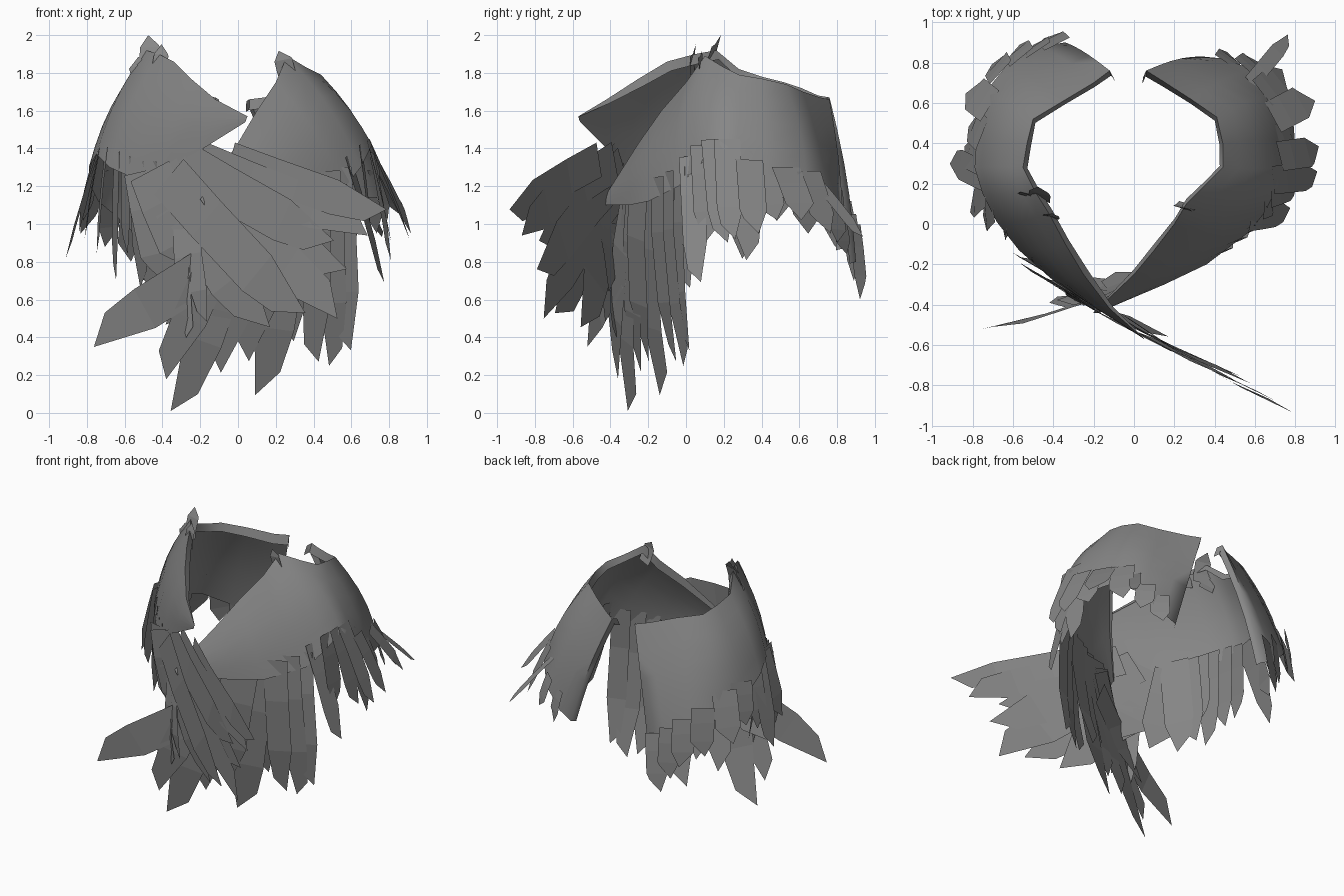
import bpy, math
from mathutils import Vector as V

grey = bpy.data.materials.new("charcoal grey")
grey.diffuse_color = (0.24, 0.24, 0.24, 1)


def make(name, verts, faces, smooth):
    me = bpy.data.meshes.new(name)
    me.from_pydata(verts, [], faces)
    me.materials.append(grey)
    ob = bpy.data.objects.new(name, me)
    bpy.context.collection.objects.link(ob)
    if smooth:
        bpy.context.view_layer.objects.active = ob
        ob.select_set(True)
        bpy.ops.object.shade_smooth_by_angle(angle=math.radians(80))
        ob.select_set(False)
    return ob


def mantle(name, top, bottom, bulge, back_bulge, rows=6):
    """Curved shell lofted between a collar edge and a hem, with rolled edges."""
    top, bottom = [V(p) for p in top], [V(p) for p in bottom]
    n, cols = len(top), []
    for i in range(n):
        t, b = top[i], bottom[i]
        along = top[min(i + 1, n - 1)] - top[max(i - 1, 0)]
        out = along.cross(b - t).normalized()
        if out.dot((t + b) / 2 - V((0, 0.15, 1.2))) < 0:
            out = -out
        size = (b - t).length
        swell = size * (back_bulge if b.y > 0.7 else bulge)
        col = [t - out * 0.04 * min(1, size * 2) + (b - t) * 0.06]
        for r in range(rows):
            s = r / (rows - 1)
            col.append(t.lerp(b, s) + out * math.sin(math.pi * s) * swell)
        if i == 0:      # rolled edge beside the back opening
            cols.append([p - out * 0.04 + along * 0.05 for p in col])
        cols.append(col)
    verts = [p for col in cols for p in col]
    w = rows + 1
    faces = [(i * w + r, i * w + r + 1, (i + 1) * w + r + 1, (i + 1) * w + r)
             for i in range(n) for r in range(rows)]
    return make(name, verts, faces, True)


def feathers(name, blades, normal=None, bow=0.03, tuck=0.0):
    """Flat chisel-tipped blades: (root xyz, tip xyz, width)."""
    verts, faces = [], []
    for k, (root, tip, width) in enumerate(blades):
        root, tip = V(root), V(tip)
        out = V(normal) if normal else V((root.x, root.y - 0.15, 0))
        out.normalize()
        root = root - out * tuck
        axis = tip - root
        side = axis.cross(out).normalized() * width / 2
        if k % 3 == 1:
            side = -side
        lift = out * (0.006 * (k % 3))
        a = root.lerp(tip, 0.3) + out * bow
        m = root.lerp(tip, 0.68) + out * bow
        cut = axis.normalized() * min(width * 0.6, axis.length * 0.25)
        pts = [root - side, root + side, a - side, a + side,
               m - side, m + side, tip - side * 0.3, tip + side * 0.75 - cut]
        i = len(verts)
        verts += [p + lift for p in pts]
        faces += [(i + j, i + j + 1, i + j + 3, i + j + 2) for j in (0, 2, 4)]
    return make(name, verts, faces, False)


# Right shoulder shell, from the back opening round to the front
mantle("right_mantle",
       [(.06, .76, 1.66), (.14, .71, 1.67), (.28, .62, 1.70), (.41, .53, 1.74),
        (.44, .40, 1.77), (.44, .28, 1.79), (.36, .20, 1.83), (.26, .10, 1.89),
        (.20, .00, 1.75), (.10, -.13, 1.60), (.00, -.25, 1.43), (-.20, -.44, 1.13)],
       [(.34, .83, .87), (.44, .82, .92), (.58, .77, 1.04), (.69, .64, 1.14),
        (.75, .42, 1.14), (.75, .28, 1.28), (.71, .18, 1.42), (.65, .06, 1.30),
        (.57, -.04, 1.20), (.36, -.20, 1.12), (.15, -.30, 1.10), (-.18, -.44, 1.10)],
       0.065, 0.03)

# Left shoulder shell, crossing over the right one at the front
mantle("left_mantle",
       [(-.12, .76, 1.67), (-.20, .70, 1.68), (-.35, .61, 1.72), (-.50, .52, 1.75),
        (-.53, .40, 1.78), (-.55, .28, 1.82), (-.49, .16, 1.92), (-.42, .05, 1.90),
        (-.34, -.10, 1.86), (-.25, -.25, 1.77), (-.12, -.42, 1.66), (.05, -.57, 1.57)],
       [(-.34, .90, .80), (-.46, .88, .86), (-.62, .80, 1.02), (-.74, .65, 1.12),
        (-.78, .42, 1.20), (-.79, .28, 1.30), (-.75, .15, 1.37), (-.68, .01, 1.30),
        (-.57, -.13, 1.25), (-.40, -.28, 1.28), (-.20, -.41, 1.39), (.04, -.56, 1.54)],
       0.05, 0.03)

# Peaked tufts on the collars
feathers("collar_tufts", [
    ((-.47, .12, 1.80), (-.46, .18, 2.0), .11), ((-.50, .14, 1.75), (-.54, .16, 1.88), .10),
    ((-.42, .05, 1.78), (-.39, .06, 1.95), .08), ((.27, .10, 1.76), (.23, .08, 1.92), .10)],
    (-.3, -1, 0), 0.01)

# Long front feathers of the right half, falling behind the crossing
feathers("right_front_feathers", [
    ((.54, -.03, 1.30), (.58, .01, .33), .13), ((.47, -.09, 1.28), (.50, .00, .25), .15),
    ((.40, -.14, 1.25), (.40, -.05, .27), .16), ((.33, -.18, 1.22), (.27, -.08, .38), .18),
    ((.30, -.19, 1.20), (.12, -.12, .09), .23), ((.20, -.24, 1.20), (.02, -.20, .28), .24),
    ((.12, -.27, 1.18), (-.12, -.25, .22), .22), ((.08, -.28, 1.18), (-.33, -.29, .00), .22),
    ((.02, -.29, 1.15), (-.41, -.36, .19), .20), ((.08, -.25, .92), (-.78, -.53, .38), .24),
    ((.05, -.27, 1.10), (-.36, -.36, .45), .22)], (.40, -.92, 0))

# Sweeping front feathers of the left half
feathers("left_front_feathers", [
    ((-.04, -.46, 1.34), (.78, -.93, 1.05), .19), ((-.20, -.37, 1.33), (.70, -.87, .97), .22),
    ((-.28, -.34, 1.32), (.50, -.76, .88), .24), ((-.30, -.33, 1.30), (.56, -.78, .73), .24),
    ((-.34, -.31, 1.28), (.55, -.76, .53), .26), ((-.36, -.31, 1.25), (.34, -.67, .50), .26),
    ((-.38, -.30, 1.28), (.14, -.54, .43), .28), ((-.42, -.27, 1.28), (-.08, -.42, .66), .26),
    ((-.46, -.24, 1.28), (-.22, -.34, .72), .26), ((-.50, -.20, 1.28), (-.36, -.22, .64), .24),
    ((-.30, -.34, 1.00), (-.26, -.37, .40), .09), ((-.24, -.36, 1.00), (-.17, -.41, .48), .10)],
    (-.50, -.86, 0), 0.02)

# Shorter feathers under the shoulders
feathers("right_side_feathers", [
    ((.61, .02, 1.36), (.77, .06, .69), .13), ((.67, .09, 1.42), (.70, .12, .90), .14),
    ((.70, .15, 1.45), (.80, .20, .90), .14), ((.72, .22, 1.45), (.91, .24, .92), .14),
    ((.73, .28, 1.38), (.80, .34, .81), .15), ((.74, .34, 1.34), (.91, .36, .95), .15),
    ((.74, .42, 1.28), (.80, .46, 1.02), .16), ((.71, .54, 1.30), (.88, .63, 1.02), .17),
    ((.65, .66, 1.28), (.74, .74, .95), .16), ((.60, .72, 1.22), (.77, .93, .93), .08)],
    None, 0.005, 0.03)
feathers("left_side_feathers", [
    ((-.51, -.19, 1.34), (-.46, -.06, .60), .20), ((-.56, -.12, 1.34), (-.50, .00, .66), .18),
    ((-.61, -.05, 1.36), (-.58, -.03, .84), .15), ((-.67, .01, 1.38), (-.65, -.02, .70), .15),
    ((-.72, .08, 1.40), (-.74, .02, .85), .15), ((-.75, .16, 1.40), (-.80, .08, .92), .15),
    ((-.77, .24, 1.38), (-.91, .32, .82), .15), ((-.78, .32, 1.34), (-.84, .36, .96), .15),
    ((-.77, .45, 1.30), (-.80, .50, 1.02), .17), ((-.74, .60, 1.28), (-.82, .67, .95), .18)],
    None, 0.005, 0.03)

# Back hem feathers
feathers("back_feathers", [
    ((.46, .81, 1.06), (.48, .84, .84), .13), ((.55, .78, 1.12), (.60, .81, .90), .13),
    ((-.38, .89, 1.00), (-.42, .92, .60), .14), ((-.48, .87, 1.05), (-.48, .90, .70), .14),
    ((-.56, .83, 1.12), (-.58, .87, .80), .15), ((-.66, .75, 1.20), (-.68, .80, .88), .16)],
    None, 0.005, 0.01)
